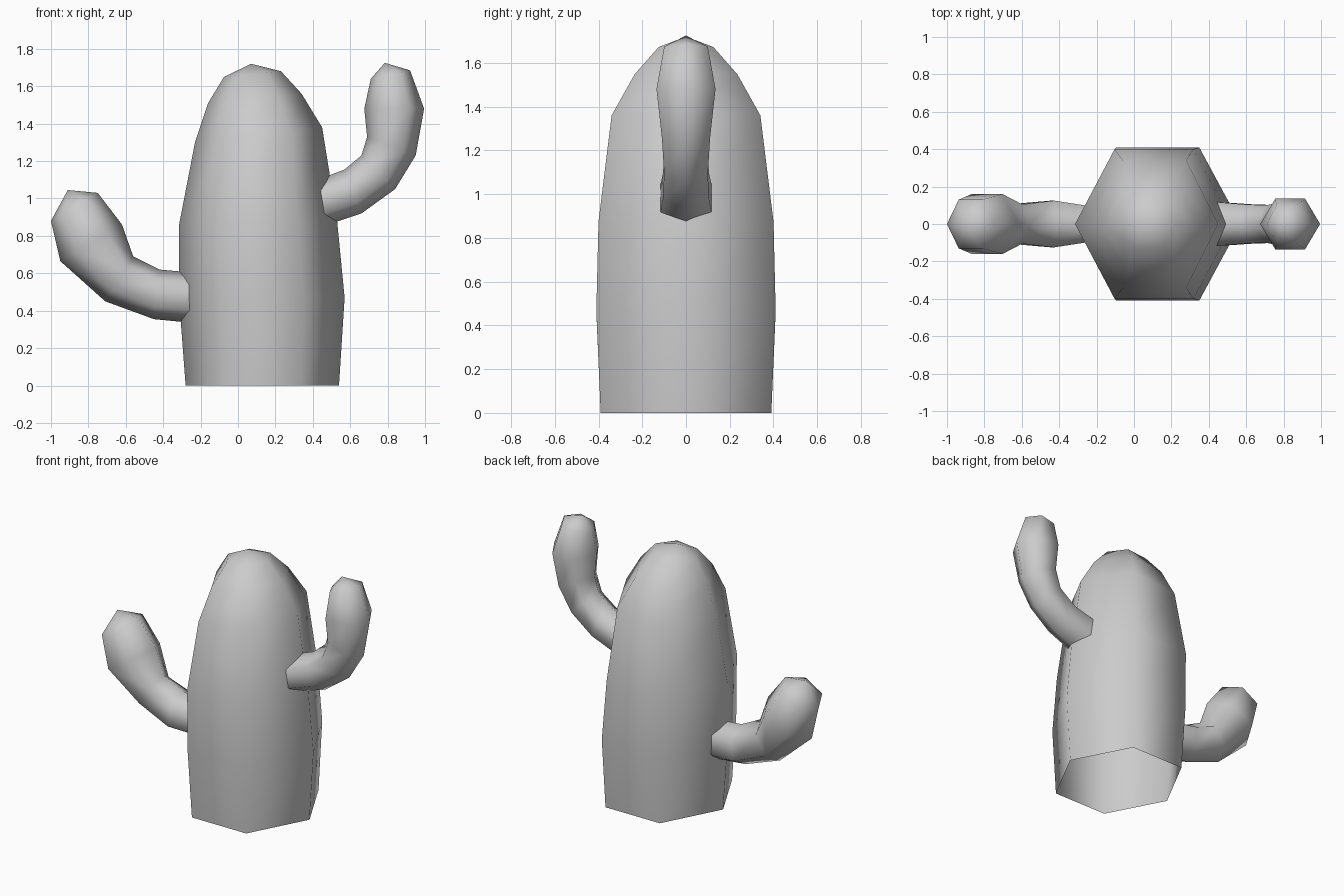
import bpy
import bmesh
import math
from mathutils import Vector

if "Cube" in bpy.data.objects:
    bpy.data.objects.remove(bpy.data.objects["Cube"], do_unlink=True)

SIDES = 6

grey = bpy.data.materials.new("plain grey")
grey.use_nodes = True
grey.diffuse_color = (0.6, 0.6, 0.6, 1)
grey.node_tree.nodes["Principled BSDF"].inputs["Base Color"].default_value = (0.6, 0.6, 0.6, 1)


def limb(name, rings, tip):
    """Loft hexagonal rings; each is (x, z) of two opposite corners and a half width in y."""
    bm = bmesh.new()
    loops = []
    for xa, za, xb, zb, width in rings:
        a, b = Vector((xa, 0, za)), Vector((xb, 0, zb))
        centre, half = (a + b) / 2, (b - a) / 2
        loop = []
        for i in range(SIDES):
            t = math.tau * i / SIDES
            side = Vector((0, width * math.sin(t) / math.sin(math.pi / 3), 0))
            loop.append(bm.verts.new(centre + half * math.cos(t) + side))
        loops.append(loop)
    for low, high in zip(loops, loops[1:]):
        for i in range(SIDES):
            j = (i + 1) % SIDES
            bm.faces.new((low[i], low[j], high[j], high[i]))
    # Rounded end closes to a single point
    pole = bm.verts.new((tip[0], 0, tip[1]))
    for i in range(SIDES):
        bm.faces.new((loops[-1][i], loops[-1][(i + 1) % SIDES], pole))
    bmesh.ops.recalc_face_normals(bm, faces=bm.faces)
    for face in bm.faces:
        face.smooth = True
    mesh = bpy.data.meshes.new(name)
    bm.to_mesh(mesh)
    bm.free()
    mesh.materials.append(grey)
    obj = bpy.data.objects.new(name, mesh)
    bpy.context.collection.objects.link(obj)
    return obj


# Main trunk, open underneath
limb("trunk", [
    (-0.28, 0, 0.54, 0, 0.39),
    (-0.315, 0.46, 0.57, 0.47, 0.41),
    (-0.315, 0.86, 0.53, 0.88, 0.40),
    (-0.23, 1.30, 0.45, 1.38, 0.34),
    (-0.16, 1.51, 0.34, 1.56, 0.235),
    (-0.075, 1.65, 0.23, 1.68, 0.125),
], (0.07, 1.72))

# Upper arm on the model's left
limb("left_arm", [
    (0.40, 1.09, 0.42, 0.84, 0.12),
    (0.57, 1.155, 0.66, 0.92, 0.105),
    (0.66, 1.23, 0.84, 1.05, 0.10),
    (0.69, 1.33, 0.95, 1.23, 0.11),
    (0.675, 1.48, 0.995, 1.48, 0.135),
    (0.71, 1.64, 0.92, 1.685, 0.10),
], (0.785, 1.725))

# Lower arm on the model's right
limb("right_arm", [
    (-0.20, 0.60, -0.20, 0.33, 0.09),
    (-0.42, 0.62, -0.45, 0.355, 0.125),
    (-0.56, 0.69, -0.71, 0.45, 0.105),
    (-0.62, 0.86, -0.95, 0.665, 0.16),
    (-0.75, 1.03, -1.0, 0.88, 0.13),
], (-0.91, 1.045))
